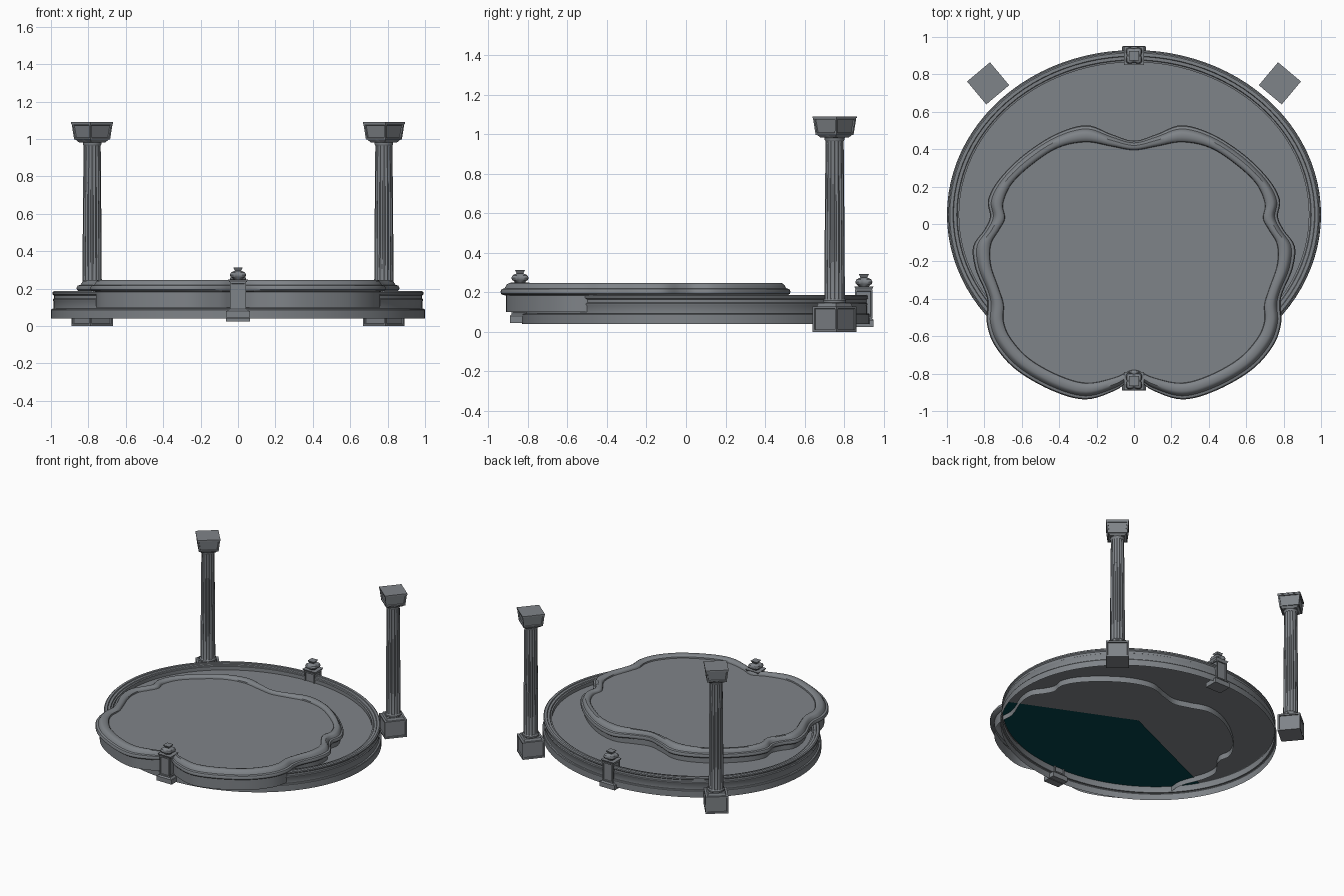
import bpy, bmesh
from math import sin, cos, pi, radians
from mathutils import Vector

if "Cube" in bpy.data.objects:
    bpy.data.objects.remove(bpy.data.objects["Cube"])


def material(name, rgb):
    m = bpy.data.materials.new(name)
    m.diffuse_color = (*rgb, 1)
    m.use_nodes = True
    m.node_tree.nodes["Principled BSDF"].inputs["Base Color"].default_value = m.diffuse_color
    return m


STONE = material("grey_stone", (0.212, 0.228, 0.246))
TEAL = material("dark_teal", (0.001, 0.056, 0.068))


def finish(name, bm, mat, loc=(0, 0, 0), rot=0.0, smooth=True, fix=True):
    if fix:
        bmesh.ops.recalc_face_normals(bm, faces=bm.faces)
    me = bpy.data.meshes.new(name)
    bm.to_mesh(me)
    bm.free()
    ob = bpy.data.objects.new(name, me)
    bpy.context.collection.objects.link(ob)
    me.materials.append(mat)
    ob.location = loc
    ob.rotation_euler = (0, 0, rot)
    if smooth:
        bpy.ops.object.select_all(action='DESELECT')
        ob.select_set(True)
        bpy.context.view_layer.objects.active = ob
        bpy.ops.object.shade_smooth_by_angle(angle=radians(35))
    return ob


def loft(name, rings, mat=STONE, caps=False, **kw):
    """Skin a list of equal-length closed rings."""
    bm = bmesh.new()
    vs = [[bm.verts.new(p) for p in r] for r in rings]
    n = len(rings[0])
    for a, b in zip(vs, vs[1:]):
        for i in range(n):
            j = (i + 1) % n
            bm.faces.new((a[i], a[j], b[j], b[i]))
    if caps:
        bm.faces.new(vs[0])
        bm.faces.new(vs[-1])
    return finish(name, bm, mat, **kw)


def plate(name, pts, mat, up=True):
    bm = bmesh.new()
    f = bm.faces.new([bm.verts.new(p) for p in pts])
    bm.normal_update()
    if (f.normal.z > 0) != up:
        f.normal_flip()
    bmesh.ops.triangulate(bm, faces=[f])
    return finish(name, bm, mat, smooth=False, fix=False)


# ---- Oval lower basin: one continuous moulded wall and a floor ----
CY = 0.05


def oval(r, z, a0=0, a1=360, n=96):
    return [(r * cos(t), CY + (r - 0.12) * sin(t), z)
            for t in (radians(a0 + (a1 - a0) * i / n) for i in range(n + 1))]


WALL = [(1.0, .04), (1.0, .087), (.996, .092), (.986, .093), (.986, .132), (.99, .138),
        (.99, .143), (.984, .147), (.984, .163), (.992, .17), (.992, .18), (.985, .186),
        (.968, .186), (.965, .18), (.948, .179), (.945, .172), (.935, .17), (.935, .143)]
loft("basin_wall", [oval(r, z)[:-1] for r, z in WALL])
FLOOR = 0.143
centre = (0, CY)
plate("lower_pool_floor", oval(.984, FLOOR, -27, 207) + [(*centre, FLOOR)], STONE)
plate("lower_pool_front_floor", oval(.984, FLOOR, 207, 333) + [(*centre, FLOOR)], STONE)
plate("lower_pool_front_underside", oval(.983, FLOOR - .006, 207, 333)
      + [(*centre, FLOOR - .006)], TEAL, up=False)

# ---- Scalloped upper basin: half outlines, mirrored in x ----
OUTER = [(0, .445), (.12, .48), (.255, .528), (.42, .48), (.59, .37), (.72, .24), (.78, .13),
         (.77, .04), (.80, -.03), (.86, -.12), (.848, -.24), (.797, -.36), (.782, -.43),
         (.787, -.53), (.745, -.65), (.63, -.78), (.44, -.89), (.26, -.938), (.1, -.89), (0, -.83)]
INNER = [(0, .395), (.12, .415), (.255, .438), (.40, .41), (.53, .33), (.65, .22), (.70, .11),
         (.69, .03), (.72, -.03), (.765, -.11), (.765, -.22), (.725, -.34), (.697, -.43),
         (.697, -.52), (.66, -.61), (.56, -.72), (.40, -.81), (.25, -.85), (.1, -.82), (0, -.78)]


def outline(half, sub=6):
    pts = [Vector(p) for p in half]
    pts += [Vector((-p[0], p[1])) for p in half[-2:0:-1]]
    n, out = len(pts), []
    for i in range(n):
        a, b, c, d = (pts[(i + k) % n] for k in (-1, 0, 1, 2))
        for s in range(sub):
            t = s / sub
            out.append(0.5 * (2 * b + (c - a) * t + (2 * a - 5 * b + 4 * c - d) * t * t
                              + (3 * b - a - 3 * c + d) * t ** 3))
    return out


outer, inner = outline(OUTER), outline(INNER)


def between(f, z):
    return [(*o.lerp(i, f), z) for o, i in zip(outer, inner)]


RIM = [(.32, .1), (.32, .183), (.10, .187), (.01, .194), (0, .205), (.06, .216), (.22, .22),
       (.28, .228), (.36, .24), (.5, .247), (.72, .247), (.88, .243), (.97, .235), (1, .218)]
loft("scalloped_rim", [between(f, z) for f, z in RIM])
plate("upper_pool_surface", between(1, .226), STONE)


# ---- Square blocks with recessed side panels ----
def block(name, hb, ht, z0, z1, loc, rot=0.0, panel=0.0, dy=1.0):
    bm = bmesh.new()
    bmesh.ops.create_cube(bm, size=2)
    for v in bm.verts:
        top = v.co.z > 0
        h = ht if top else hb
        v.co = (v.co.x * h, v.co.y * h * dy, z1 if top else z0)
    bm.normal_update()
    if panel:
        sides = [f for f in bm.faces if abs(f.normal.z) < 0.6]
        bmesh.ops.inset_individual(bm, faces=sides, thickness=panel, depth=0)
        bmesh.ops.inset_individual(bm, faces=sides, thickness=0.002, depth=-0.008)
    return finish(name, bm, STONE, loc, rot, smooth=False, fix=False)


def turned(name, profile, loc, n=32, lobes=0, amp=0.0, phase=0.0):
    """Lathe with optional flutes or lobes; profile entries are (r, z, strength)."""
    angles = [2 * pi * i / n for i in range(n)]
    rings = []
    for r, z, k in profile:
        radii = [r * (1 - amp * k * (0.5 - 0.5 * cos(lobes * (t - phase)))) for t in angles]
        rings.append([(q * cos(t), q * sin(t), z) for q, t in zip(radii, angles)])
    return loft(name, rings, caps=True, loc=loc)


# ---- Two fluted columns at the back ----
for side, label in ((-1, "left"), (1, "right")):
    loc, rot = (side * 0.78, 0.752, 0), radians(45 + side * 5)
    block(label + "_column_base", .079, .079, 0, .128, loc, rot, .016)
    block(label + "_column_base_step", .064, .058, .128, .145, loc, rot)
    turned(label + "_column_foot", [(.052, .14, 0), (.058, .148, 0), (.058, .158, 0),
                                    (.05, .168, 0)], loc)
    turned(label + "_column_shaft", [(.052, .16, 0), (.052, .175, 1), (.05, .5, 1),
                                     (.046, .955, 1), (.046, .97, 0)], loc, 64, 16, .12)
    turned(label + "_column_neck", [(.046, .965, 0), (.05, .972, 0), (.05, .98, 0),
                                    (.058, .988, 0), (.064, .998, 0)], loc)
    block(label + "_capital_step", .05, .064, .982, .998, loc, rot)
    block(label + "_capital", .068, .078, .996, 1.083, loc, rot, .014)
    block(label + "_capital_slab", .08, .08, 1.081, 1.09, loc, rot)

# ---- Two pedestals with small urns, front and back ----
for label, y, z in (("front", -.84, .045), ("back", .9, .024)):
    loc = (0, y, z)
    block(label + "_pedestal_foot", .064, .064, 0, .035, loc, dy=.78)
    block(label + "_pedestal_step", .058, .047, .035, .045, loc, dy=.88)
    block(label + "_pedestal_body", .044, .044, .045, .19, loc, panel=.012)
    block(label + "_pedestal_cap", .046, .054, .19, .205, loc, dy=.9)
    turned(label + "_urn", [(.026, .204, 0), (.034, .21, .5), (.05, .218, 1), (.054, .228, 1),
                            (.048, .24, 1), (.032, .247, .7), (.018, .25, 0)],
           loc, 48, 4, .3, pi / 4)
    block(label + "_urn_finial", .015, .026, .248, .268, loc)
